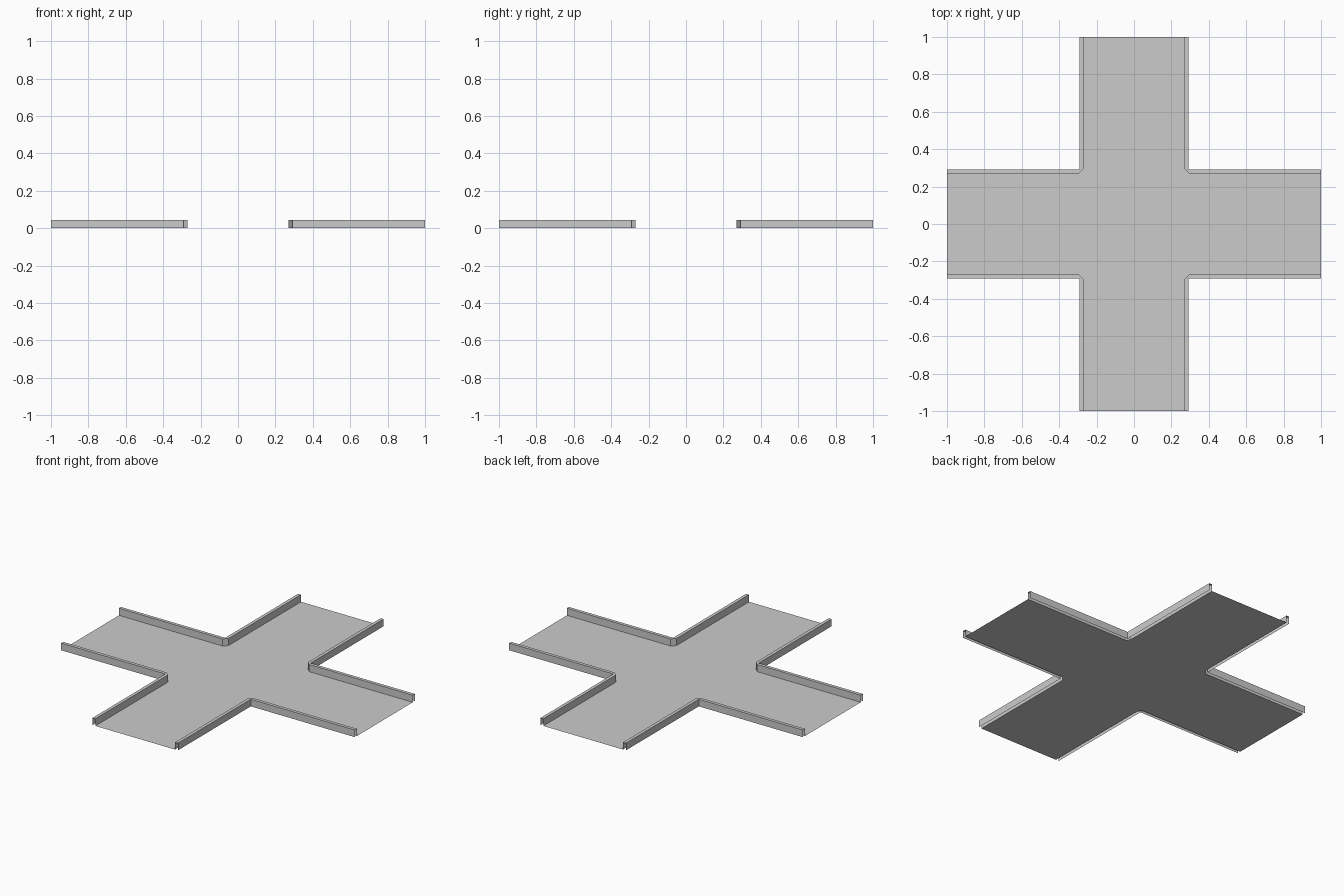
import bpy, bmesh

if "Cube" in bpy.data.objects:
    bpy.data.objects.remove(bpy.data.objects["Cube"])

L = 1.0        # half length of each arm
IN = 0.271     # inner face of the kerb
OUT = 0.291    # outer face of the kerb
CUT = 0.294    # where the inner corner chamfer starts
H = 0.044      # kerb height


def make_object(name, bm):
    bmesh.ops.remove_doubles(bm, verts=bm.verts, dist=1e-5)
    mesh = bpy.data.meshes.new(name)
    bm.to_mesh(mesh)
    bm.free()
    obj = bpy.data.objects.new(name, mesh)
    bpy.context.collection.objects.link(obj)
    return obj


def rotate(p, k):
    x, y = p
    for _ in range(k):
        x, y = -y, x
    return x, y


# Cross-shaped floor: one arm outline repeated by quarter turns
bm = bmesh.new()
outline = [rotate(p, k) for k in range(4)
           for p in ((CUT, -IN), (L, -IN), (L, IN), (CUT, IN))]
bm.faces.new([bm.verts.new((x, y, 0)) for x, y in outline])
make_object("floor", bm)

# Hollow corner kerbs: inner wall, top and outer wall, open below and at the ends
inner = [(L, IN), (CUT, IN), (IN, CUT), (IN, L)]
outer = [(L, OUT), (OUT, OUT), (OUT, OUT), (OUT, L)]
for k in range(4):
    bm = bmesh.new()
    rows = [(inner, 0), (inner, H), (outer, H), (outer, 0)]
    for (a, za), (b, zb) in zip(rows, rows[1:]):
        for i in range(3):
            pts = [(a[i], za), (a[i + 1], za), (b[i + 1], zb), (b[i], zb)]
            if a is outer and i == 1:
                continue
            if b is outer and i == 1:
                pts.pop()
            bm.faces.new([bm.verts.new((*rotate(p, k), z)) for p, z in pts])
    bmesh.ops.remove_doubles(bm, verts=bm.verts, dist=1e-5)
    bmesh.ops.recalc_face_normals(bm, faces=bm.faces)
    bm.faces.ensure_lookup_table()
    top = max(bm.faces, key=lambda f: f.calc_center_median().z)
    if top.normal.z < 0:
        bmesh.ops.reverse_faces(bm, faces=bm.faces)
    make_object(f"kerb_{k + 1}", bm)
